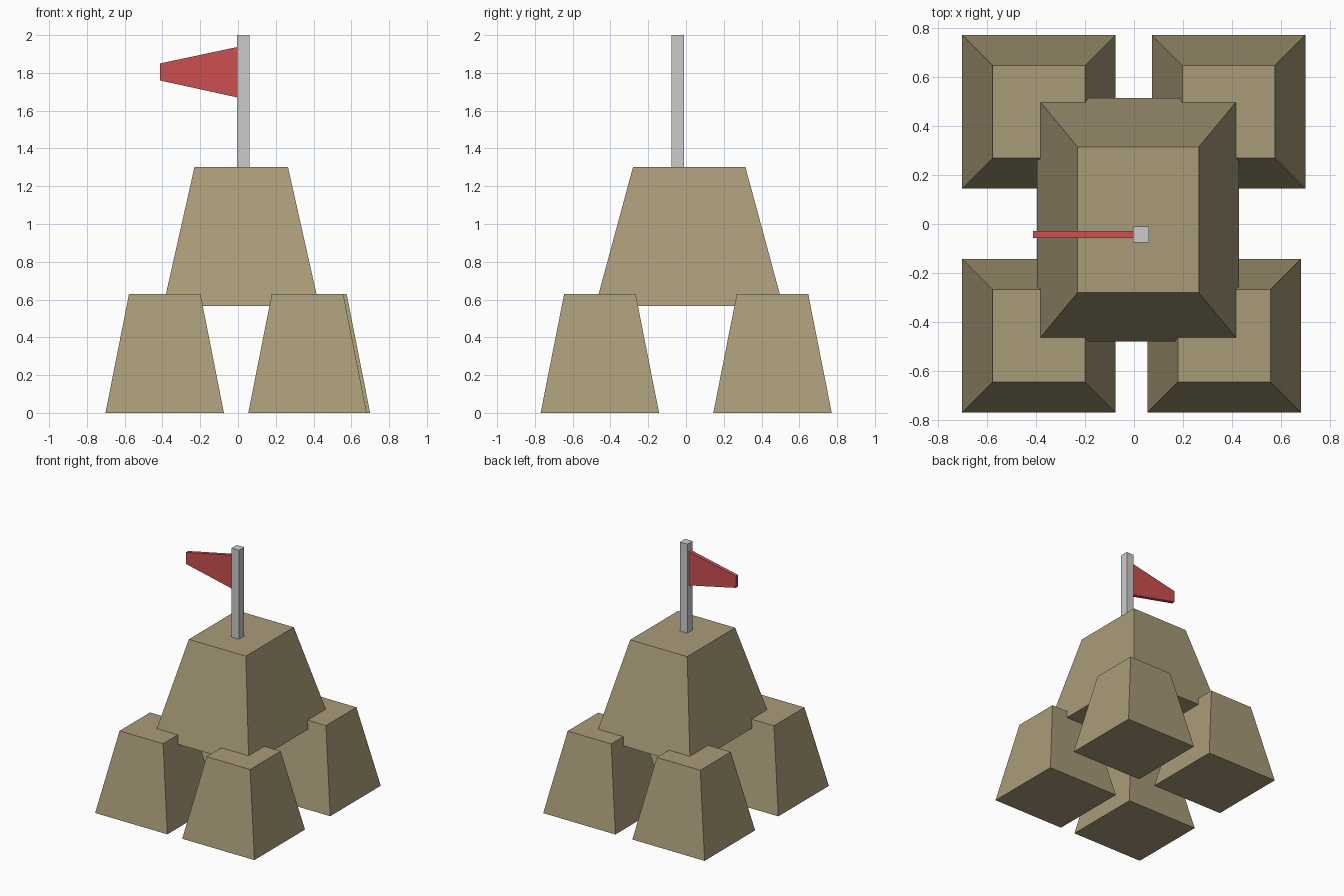
import bpy, bmesh

if "Cube" in bpy.data.objects:
    bpy.data.objects.remove(bpy.data.objects["Cube"])


def material(name, rgb):
    m = bpy.data.materials.new(name)
    m.diffuse_color = (*rgb, 1)
    m.use_nodes = True
    m.node_tree.nodes["Principled BSDF"].inputs["Base Color"].default_value = m.diffuse_color
    return m


def loft(name, ring_a, ring_b, mat=None):
    """Closed solid between two matching four-point rings."""
    bm = bmesh.new()
    a = [bm.verts.new(p) for p in ring_a]
    b = [bm.verts.new(p) for p in ring_b]
    bm.faces.new(a)
    bm.faces.new(b)
    for i in range(4):
        j = (i + 1) % 4
        bm.faces.new((a[i], a[j], b[j], b[i]))
    bmesh.ops.recalc_face_normals(bm, faces=bm.faces)
    me = bpy.data.meshes.new(name)
    bm.to_mesh(me)
    bm.free()
    ob = bpy.data.objects.new(name, me)
    bpy.context.collection.objects.link(ob)
    if mat:
        me.materials.append(mat)
    return ob


def rect(cx, cy, z, w, d):
    return [(cx + sx * w / 2, cy + sy * d / 2, z)
            for sx, sy in ((-1, -1), (1, -1), (1, 1), (-1, 1))]


def frustum(name, cx, cy, z0, z1, base, top, mat=None):
    return loft(name, rect(cx, cy, z0, *base), rect(cx, cy, z1, *top), mat)


sand = material("sand", (0.40, 0.33, 0.19))
red = material("red", (0.60, 0.08, 0.08))

# Four corner mounds; the front right one sits slightly further in
for name, x, y in (("front_left_mound", -0.388, -0.456),
                   ("front_right_mound", 0.368, -0.456),
                   ("back_left_mound", -0.388, 0.458),
                   ("back_right_mound", 0.386, 0.458)):
    frustum(name, x, y, 0, 0.63, (0.627, 0.627), (0.378, 0.378), sand)

# Large mound resting on the four
frustum("upper_mound", 0.017, 0.017, 0.567, 1.302, (0.825, 0.993), (0.495, 0.595), sand)

# Flag pole
frustum("flag_pole", 0.028, -0.043, 1.302, 2.0, (0.065, 0.065), (0.065, 0.065))

# Tapered flag
profile = [(-0.003, 1.67), (-0.003, 1.937), (-0.413, 1.85), (-0.413, 1.76)]
loft("flag", [(x, -0.057, z) for x, z in profile],
     [(x, -0.028, z) for x, z in profile], red)
